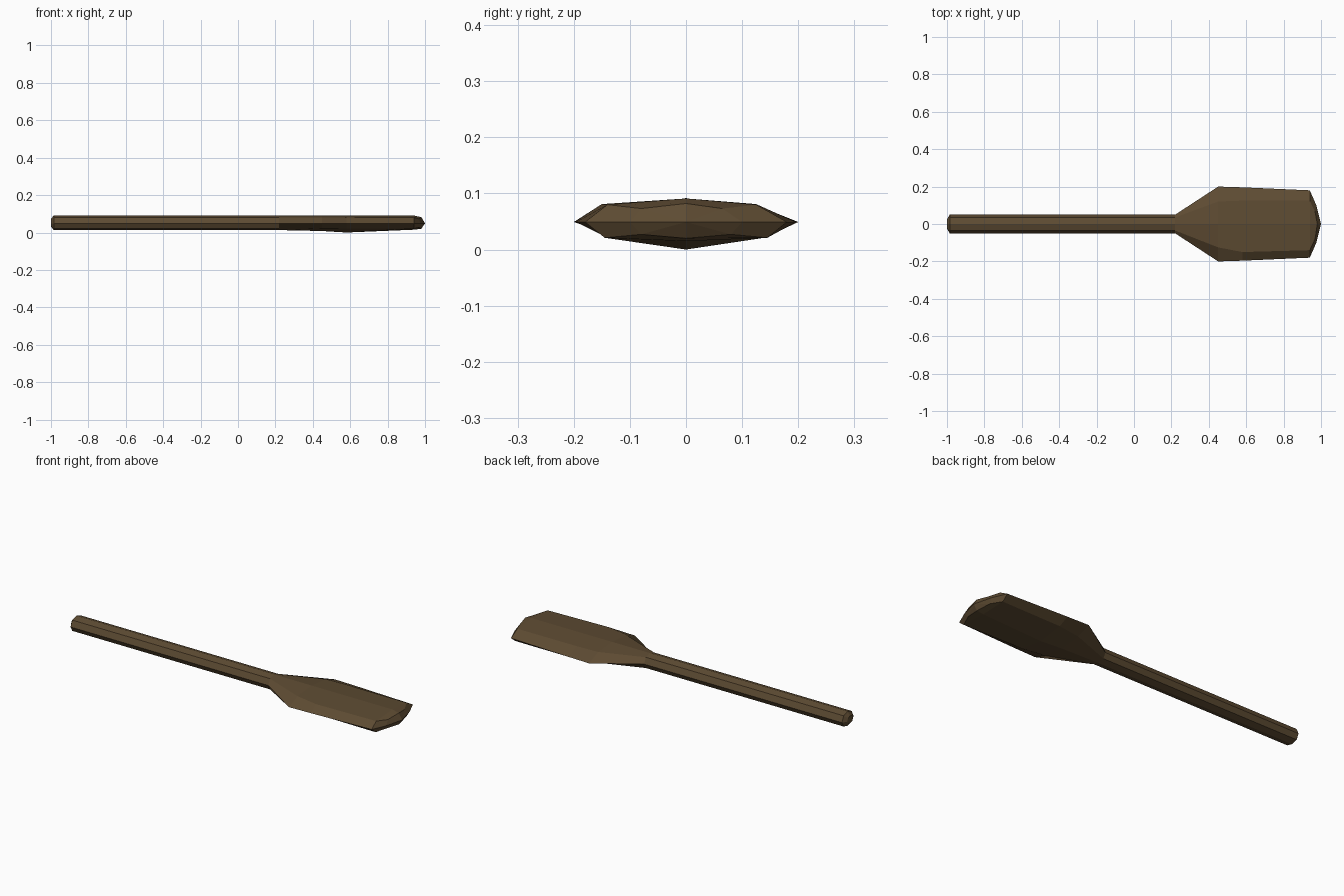
import bpy, bmesh

if "Cube" in bpy.data.objects:
    bpy.data.objects.remove(bpy.data.objects["Cube"])

MID = 0.049

# Eight-sided ring: x, edge half width, top shoulders (y-, y+, z), top z, bottom shoulder (y, z), bottom z
def ring(x, w, sl, sr, sz, top, by, bz, bot):
    return [(x, -w, MID), (x, -sl, sz), (x, 0, top), (x, sr, sz),
            (x, w, MID), (x, by, bz), (x, 0, bot), (x, -by, bz)]

# Sections from handle butt to blade end
sections = [
    ring(-1.00, .025, .018, .018, .066, .072, .018, .036, .032),
    ring(-.985, .05, .035, .035, .081, .092, .035, .022, .013),
    ring(.22, .05, .035, .035, .081, .091, .035, .022, .013),
    ring(.45, .20, .125, .12, .081, .091, .12, .022, .008),
    ring(.58, .196, .15, .125, .081, .091, .14, .021, .0),
    ring(.94, .18, .14, .125, .08, .091, .145, .021, .015),
]
# Bevelled, rounded blade tip
sections.append([(.975, -.10, MID), (.968, -.08, .073), (.98, 0, .082), (.968, .065, .073),
                 (.975, .10, MID), (.968, .08, .027), (.98, 0, .02), (.968, -.08, .027)])

bm = bmesh.new()
rings = [[bm.verts.new(p) for p in s] for s in sections]
for a, b in zip(rings, rings[1:]):
    for i in range(8):
        j = (i + 1) % 8
        bm.faces.new((a[i], a[j], b[j], b[i]))
bm.faces.new(rings[0])
tip = bm.verts.new((1.0, 0, MID))
for i in range(8):
    bm.faces.new((rings[-1][i], rings[-1][(i + 1) % 8], tip))
bmesh.ops.recalc_face_normals(bm, faces=bm.faces)

mesh = bpy.data.meshes.new("wooden_paddle")
bm.to_mesh(mesh)
bm.free()
paddle = bpy.data.objects.new("wooden_paddle", mesh)
bpy.context.collection.objects.link(paddle)

# Dark wood
wood = bpy.data.materials.new("dark_wood")
wood.diffuse_color = (0.11, 0.07, 0.032, 1)
wood.use_nodes = True
wood.node_tree.nodes["Principled BSDF"].inputs["Base Color"].default_value = wood.diffuse_color
mesh.materials.append(wood)
